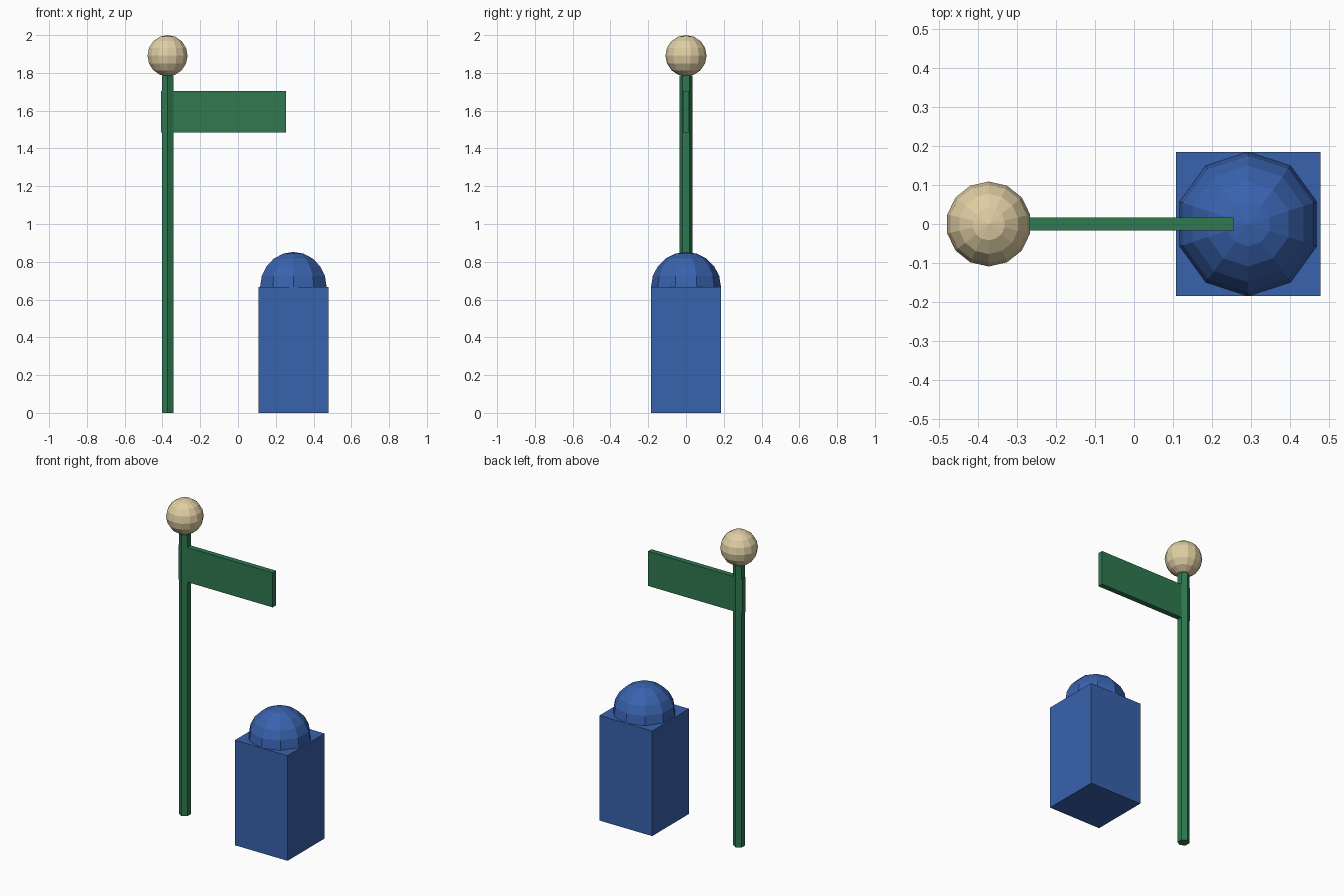
import bpy
import bmesh
import math
from mathutils import Matrix, Vector

default = bpy.data.objects.get("Cube")
if default:
    bpy.data.objects.remove(default, do_unlink=True)


def material(name, rgb):
    mat = bpy.data.materials.new(name)
    mat.use_nodes = True
    mat.diffuse_color = (*rgb, 1)
    mat.node_tree.nodes["Principled BSDF"].inputs["Base Color"].default_value = (*rgb, 1)
    return mat


def finish(name, bm, mat):
    bmesh.ops.recalc_face_normals(bm, faces=bm.faces)
    mesh = bpy.data.meshes.new(name)
    bm.to_mesh(mesh)
    bm.free()
    mesh.materials.append(mat)
    obj = bpy.data.objects.new(name, mesh)
    bpy.context.collection.objects.link(obj)
    return obj


def box(name, low, high, mat):
    low, high = Vector(low), Vector(high)
    bm = bmesh.new()
    bmesh.ops.create_cube(bm, size=1, matrix=Matrix.Translation((low + high) / 2)
                          @ Matrix.Diagonal((*(high - low), 1)))
    return finish(name, bm, mat)


def lathe(name, profile, sides, centre, mat):
    """Turn (radius, height) points about z, with a corner facing +y."""
    bm = bmesh.new()
    verts = [bm.verts.new((0, r, z)) for r, z in profile]
    edges = [bm.edges.new(pair) for pair in zip(verts, verts[1:])]
    bmesh.ops.spin(bm, geom=verts + edges, axis=(0, 0, 1), cent=(0, 0, 0),
                   angle=math.tau, steps=sides, use_merge=False)
    bmesh.ops.remove_doubles(bm, verts=bm.verts, dist=0.0005)
    bmesh.ops.translate(bm, verts=bm.verts, vec=centre)
    return finish(name, bm, mat)


def ball(name, radius, sides, rings, centre, mat):
    arc = [math.pi * i / rings for i in range(rings + 1)]
    profile = [(radius * math.sin(a), -radius * math.cos(a)) for a in arc]
    return lathe(name, profile, sides, centre, mat)


green = material("sign green", (0.029, 0.190, 0.080))
blue = material("box blue", (0.040, 0.122, 0.420))
cream = material("globe cream", (0.74, 0.62, 0.37))

# Sign post: six-sided pole, board and globe
POST_X = -0.373
lathe("post", [(0, 0), (0.035, 0), (0.035, 1.785), (0, 1.785)], 6, (POST_X, 0, 0), green)
box("sign_board", (-0.407, -0.017, 1.485), (0.255, 0.017, 1.705), green)
ball("globe", 0.109, 14, 8, (POST_X, 0, 1.891), cream)

# Street box with a domed top
BOX_X, HALF, TOP = 0.293, 0.185, 0.667
box("street_box", (BOX_X - HALF, -HALF, 0), (BOX_X + HALF, HALF, TOP), blue)
ball("dome", HALF, 10, 10, (BOX_X, 0, TOP), blue)
